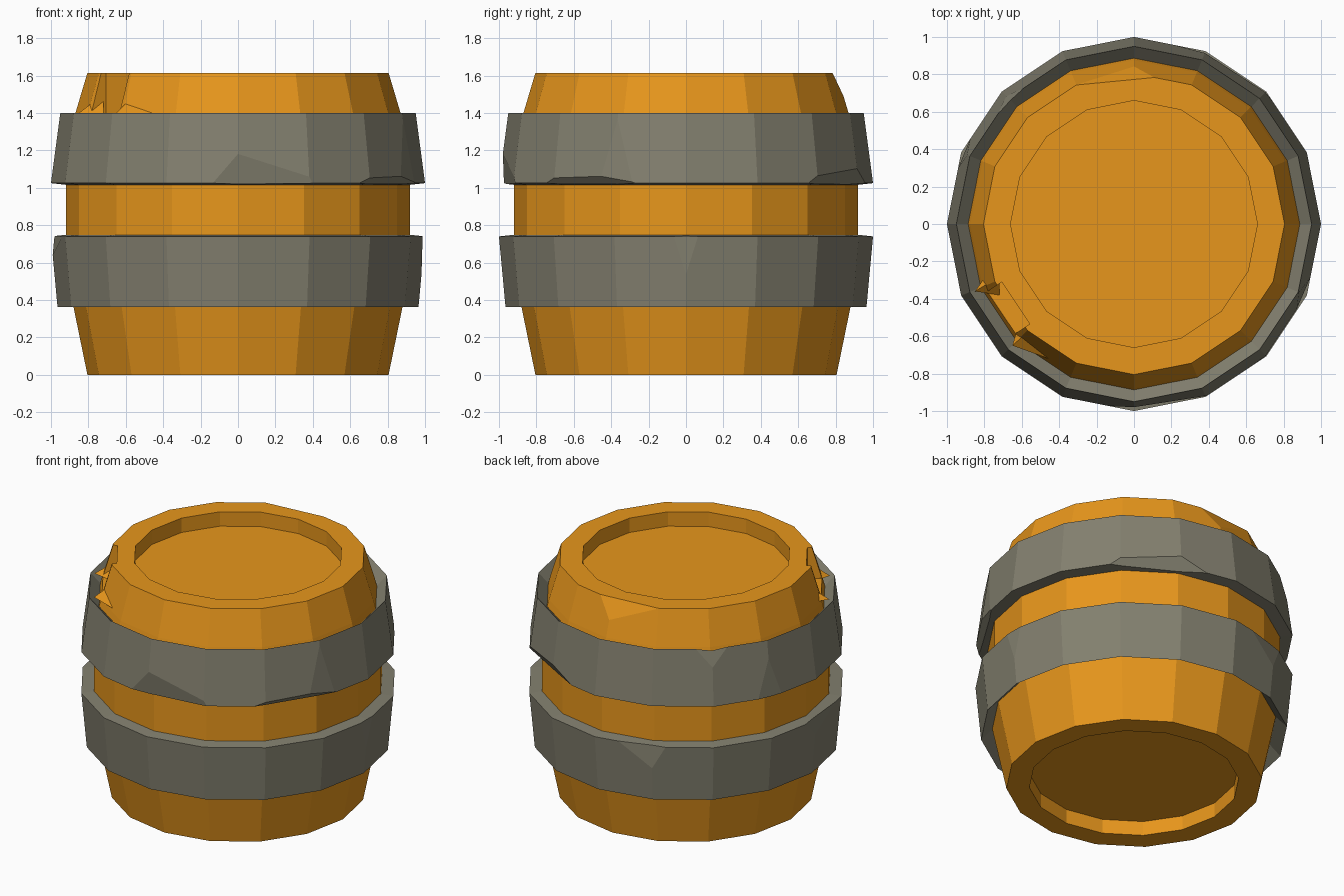
import bpy, bmesh
from math import sin, cos, radians, pi
from mathutils import Vector, Matrix

if "Cube" in bpy.data.objects:
    bpy.data.objects.remove(bpy.data.objects["Cube"])

SIDES = 16


def material(name, color):
    m = bpy.data.materials.new(name)
    m.diffuse_color = (*color, 1)
    m.use_nodes = True
    m.node_tree.nodes["Principled BSDF"].inputs["Base Color"].default_value = m.diffuse_color
    return m


def finish(bm, name, mat):
    bmesh.ops.recalc_face_normals(bm, faces=bm.faces)
    me = bpy.data.meshes.new(name)
    bm.to_mesh(me)
    bm.free()
    ob = bpy.data.objects.new(name, me)
    bpy.context.collection.objects.link(ob)
    if mat:
        me.materials.append(mat)
    return ob


def lathe(profile, closed):
    """Turn (radius, z) points into a 16-sided solid; closed makes a ring, otherwise the ends are capped."""
    bm = bmesh.new()
    loops = [[bm.verts.new((r * cos(2 * pi * i / SIDES), r * sin(2 * pi * i / SIDES), z))
              for i in range(SIDES)] for r, z in profile]
    pairs = list(zip(loops, loops[1:])) + ([(loops[-1], loops[0])] if closed else [])
    for a, b in pairs:
        for i in range(SIDES):
            j = (i + 1) % SIDES
            bm.faces.new((a[i], a[j], b[j], b[i]))
    if not closed:
        bm.faces.new(loops[0])
        bm.faces.new(loops[-1])
    bmesh.ops.recalc_face_normals(bm, faces=bm.faces)
    return bm


def chip(bm, center_z, *points):
    """Slice off the small cap outside the plane through three (angle, radius, z) points."""
    p, q, s = [Vector((r * cos(radians(a)), r * sin(radians(a)), z)) for a, r, z in points]
    n = (q - p).cross(s - p).normalized()
    if n.dot(p - Vector((0, 0, center_z))) < 0:
        n = -n
    cut = bmesh.ops.bisect_plane(bm, geom=bm.verts[:] + bm.edges[:] + bm.faces[:], dist=1e-5,
                                 plane_co=p, plane_no=n, clear_outer=True)
    edges = [e for e in cut["geom_cut"] if isinstance(e, bmesh.types.BMEdge) and e.is_boundary]
    bmesh.ops.holes_fill(bm, edges=edges, sides=0)


wood = material("wood", (0.80, 0.305, 0.0115))
iron = material("iron", (0.227, 0.216, 0.159))

# Wooden body with recessed lids and a chipped back rim
bm = lathe([(.66, .1), (.66, 0), (.805, 0), (.92, .56), (.92, 1.2),
            (.875, 1.38), (.805, 1.615), (.66, 1.615), (.66, 1.515)], False)
chip(bm, .8, (107, .785, 1.615), (84, .785, 1.615), (90, .842, 1.49))
body = finish(bm, "barrel_body", wood)

# Broken stave: a shallow notch in the rim
bm = bmesh.new()
bmesh.ops.create_cube(bm, size=1, matrix=Matrix.Rotation(radians(213.75), 4, 'Z')
                      @ Matrix.Translation((.91, 0, 1.6)) @ Matrix.Diagonal((.3, .27, .4, 1)))
cutter = finish(bm, "notch_cutter", None)
cutter.hide_render = True
cutter.hide_set(True)
mod = body.modifiers.new("notch", 'BOOLEAN')
mod.operation, mod.object, mod.solver = 'DIFFERENCE', cutter, 'EXACT'

# Splinters on both sides of the notch
for name, pts in {
    "splinter_left": [(-.85, -.36, 1.4), (-.78, -.26, 1.4), (-.72, -.38, 1.4), (-.72, -.28, 1.5)],
    "splinter_right": [(-.65, -.65, 1.4), (-.63, -.58, 1.4), (-.40, -.74, 1.4), (-.55, -.56, 1.5)],
}.items():
    bm = bmesh.new()
    v = [bm.verts.new(p) for p in pts]
    bmesh.ops.convex_hull(bm, input=v)
    finish(bm, name, wood)

# Upper hoop, bevelled inward at the top, with nicks along its edges
bm = lathe([(.865, 1.31), (.95, 1.4), (1.0, 1.025), (.91, 1.015)], True)
for pts in [
    [(-94, .968, 1.025), (-79, .955, 1.025), (-90, .979, 1.18)],
    [(-45, .965, 1.02), (-22, .955, 1.02), (-30, .978, 1.06)],
    [(-26, .983, 1.02), (-19, .983, 1.02), (-22.5, .955, 1.36)],
    [(48, .955, 1.02), (74, .96, 1.02), (67.5, .988, 1.1)],
    [(128, .937, 1.4), (142, .937, 1.4), (135, .966, 1.28)],
    [(154, .985, 1.02), (161, .985, 1.02), (157.5, .97, 1.22)],
]:
    chip(bm, 1.2, *pts)
finish(bm, "upper_hoop", iron)

# Lower hoop, bevelled inward at the bottom
bm = lathe([(.88, .45), (.965, .363), (1.0, .74), (.91, .75)], True)
for pts in [
    [(-3.5, .989, .74), (3.5, .989, .74), (0, .981, .53)],
    [(99, .982, .74), (117, .985, .74), (112.5, .985, .6)],
    [(174, .988, .74), (197, .985, .74), (184, .986, .64)],
]:
    chip(bm, .55, *pts)
finish(bm, "lower_hoop", iron)
